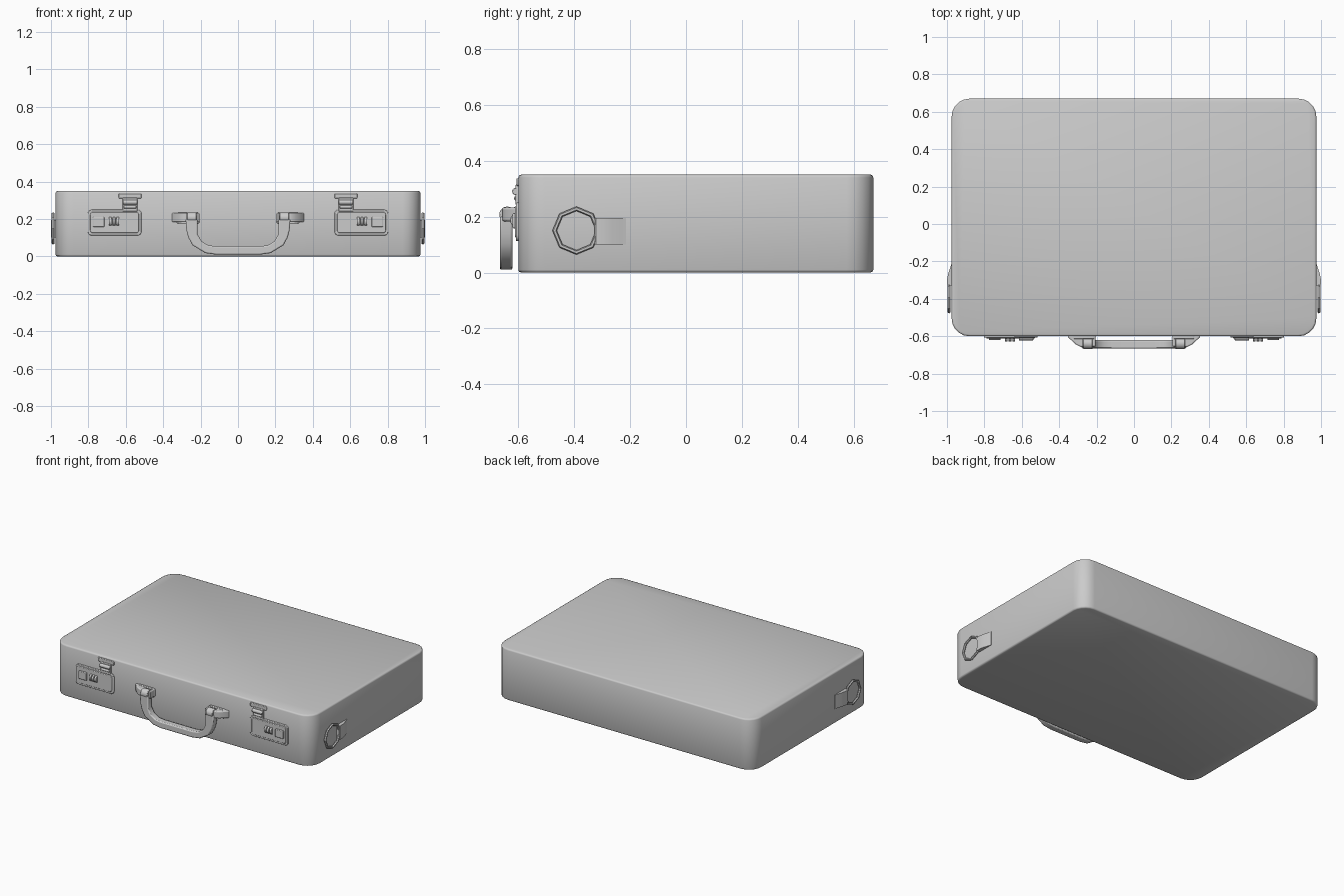
import bpy, bmesh, math
from mathutils import Vector

if "Cube" in bpy.data.objects:
    bpy.data.objects.remove(bpy.data.objects["Cube"])


def finish(obj, bevel=0.0, segs=2, mirror=False, angle=35):
    """Optional bevel and mirror modifiers, then smooth shading."""
    bpy.ops.object.select_all(action='DESELECT')
    bpy.context.view_layer.objects.active = obj
    obj.select_set(True)
    bpy.ops.object.shade_smooth_by_angle(angle=math.radians(angle))
    if bevel:
        m = obj.modifiers.new("bevel", 'BEVEL')
        m.width, m.segments, m.limit_method = bevel, segs, 'ANGLE'
        m.angle_limit = math.radians(40)
    if mirror:
        obj.modifiers.new("mirror", 'MIRROR')
    return obj


def prism(name, pts, place, depth, **kw):
    """Extrude a 2D outline; place maps (u, v) to 3D, depth is the extrusion."""
    bm = bmesh.new()
    f = bm.faces.new([bm.verts.new(place(u, v)) for u, v in pts])
    r = bmesh.ops.extrude_face_region(bm, geom=[f])
    bmesh.ops.translate(bm, vec=Vector(depth),
                        verts=[g for g in r['geom'] if isinstance(g, bmesh.types.BMVert)])
    bmesh.ops.recalc_face_normals(bm, faces=bm.faces)
    me = bpy.data.meshes.new(name)
    bm.to_mesh(me)
    bm.free()
    obj = bpy.data.objects.new(name, me)
    bpy.context.collection.objects.link(obj)
    return finish(obj, **kw)


def round_rect(x0, x1, z0, z1, r, n=4):
    pts = []
    for i, (cx, cz) in enumerate([(x1 - r, z1 - r), (x0 + r, z1 - r),
                                  (x0 + r, z0 + r), (x1 - r, z0 + r)]):
        for k in range(n + 1):
            a = math.pi / 2 * (i + k / n)
            pts.append((cx + r * math.cos(a), cz + r * math.sin(a)))
    return pts


def panel(name, x0, x1, z0, z1, y0, y1, r=0.01, bevel=0.003):
    """Rounded plate on the front face, mirrored left to right."""
    return prism(name, round_rect(x0, x1, z0, z1, r), lambda u, v: (u, y0, v),
                 (0, y1 - y0, 0), bevel=bevel, mirror=True)


def rod(name, loc, r, length, axis_rot, verts=16, bevel=0.003):
    """Horizontal cylinder, baked in place and mirrored."""
    bpy.ops.mesh.primitive_cylinder_add(vertices=verts, radius=r, depth=length,
                                        location=loc, rotation=axis_rot)
    o = bpy.context.object
    o.name = name
    bpy.ops.object.transform_apply(location=True, rotation=True, scale=True)
    return finish(o, bevel=bevel, mirror=True)


ALONG_X = (0, math.pi / 2, 0)

# Case body: rounded footprint, small softened rim
body = prism("case_body", round_rect(-0.975, 0.975, -0.6, 0.67, 0.095, 5),
             lambda u, v: (u, v, 0), (0, 0, 0.35), bevel=0.01, segs=2, angle=180)

# Combination latches
F = -0.595
panel("latch_plate", 0.516, 0.803, 0.112, 0.25, F, -0.608, 0.022)
panel("latch_face", 0.53, 0.79, 0.125, 0.238, F, -0.611, 0.014)
panel("latch_button", 0.714, 0.776, 0.158, 0.212, F, -0.62, 0.006)
for i in range(3):
    rod(f"number_dial_{i + 1}", (0.643 + 0.02 * i, -0.605, 0.187), 0.024, 0.015, ALONG_X, bevel=0.002)
panel("hasp_tongue", 0.537, 0.617, 0.24, 0.315, F, -0.609, 0.005)
rod("hasp_hinge", (0.577, -0.609, 0.29), 0.013, 0.078, ALONG_X)
rod("hasp_clip", (0.577, -0.608, 0.265), 0.008, 0.066, ALONG_X)
panel("hasp_mount", 0.516, 0.638, 0.31, 0.337, F, -0.607, 0.006)

# Carry handle: flat-bottomed U hanging in front
outer = [(-0.28, 0.2), (-0.276, 0.14), (-0.265, 0.1), (-0.243, 0.06), (-0.175, 0.018), (-0.12, 0.01)]
inner = [(-0.217, 0.2), (-0.217, 0.12), (-0.195, 0.082), (-0.16, 0.06), (-0.12, 0.055)]
flip = lambda pts: [(-x, z) for x, z in reversed(pts)]
prism("handle_grip", outer + flip(outer) + [(-x, z) for x, z in inner] + inner[::-1],
      lambda u, v: (u, -0.62, v), (0, -0.046, 0), bevel=0.007)

# Handle mounts: tapered foot, knuckle and pivot
prism("handle_mount", [(0.355, -0.595), (0.352, -0.606), (0.31, -0.645), (0.285, -0.657),
                       (0.272, -0.657), (0.272, -0.595)],
      lambda u, v: (u, v, 0.183), (0, 0, 0.05), bevel=0.012, segs=3, mirror=True)
panel("handle_mount_back", 0.205, 0.33, 0.175, 0.235, F, -0.615, 0.015)
rod("handle_pivot", (0.247, -0.639, 0.207), 0.029, 0.05, ALONG_X)
panel("pivot_collar", 0.206, 0.222, 0.183, 0.233, F, -0.655, 0.007)

# Side carry rings: octagonal ring held by a strap tab
bpy.ops.mesh.primitive_torus_add(major_segments=8, minor_segments=6, major_radius=0.078,
                                 minor_radius=0.008, location=(0.989, -0.392, 0.15),
                                 rotation=ALONG_X)
ring = bpy.context.object
ring.name = "side_ring"
bpy.ops.object.transform_apply(location=True, rotation=True, scale=True)
finish(ring, mirror=True)
prism("ring_strap", [(0.97, -0.215), (0.977, -0.215), (0.983, -0.235), (0.993, -0.265), (0.999, -0.295),
                     (0.999, -0.322), (0.994, -0.328), (0.97, -0.328)],
      lambda u, v: (u, v, 0.1), (0, 0, 0.095), mirror=True)
